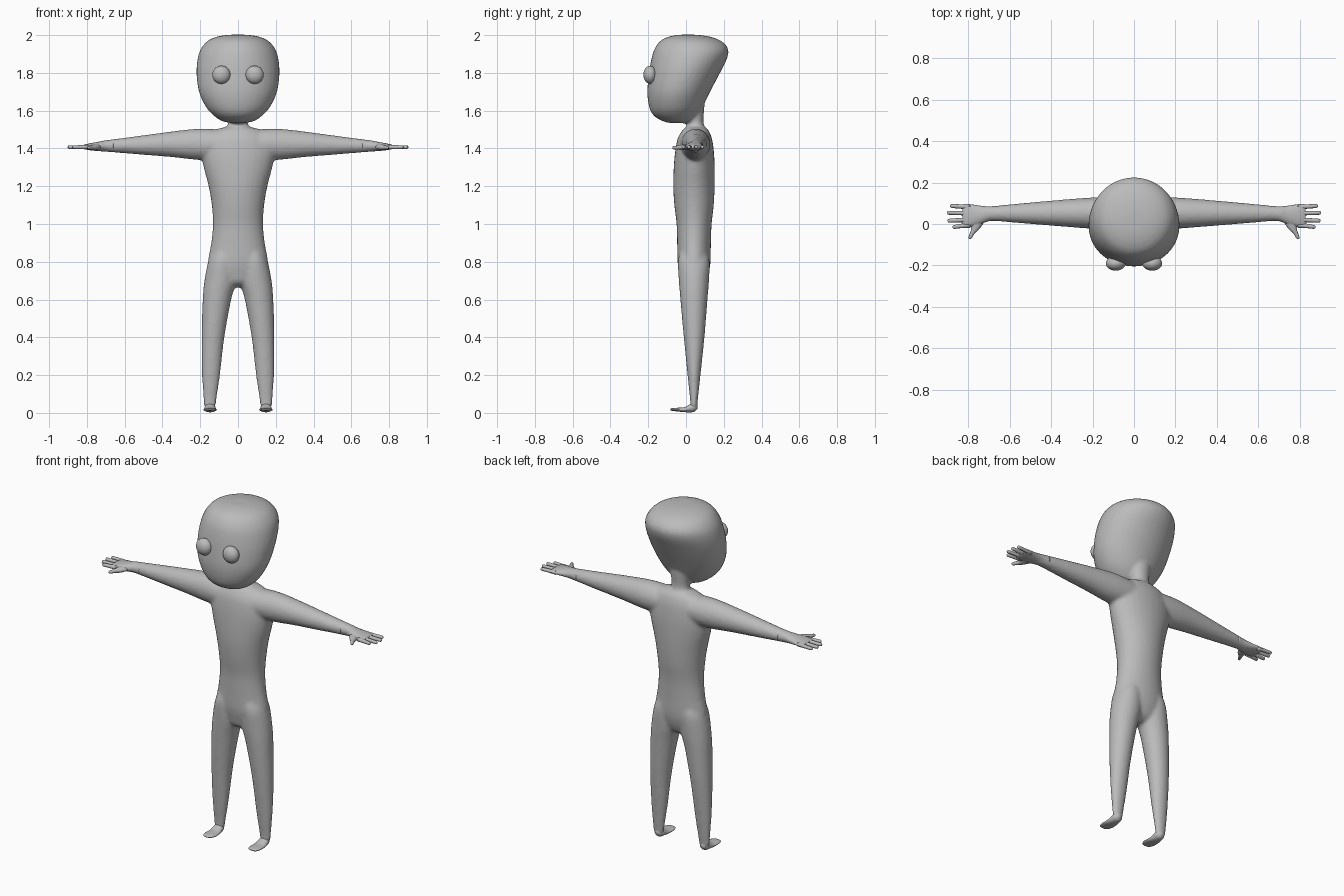
import bpy, bmesh, math
from mathutils import Vector

skin = bpy.data.materials.new("grey skin")
skin.diffuse_color = (0.5, 0.5, 0.5, 1)


def spline(p0, p1, p2, p3, t):
    return [0.5 * (2 * b + (c - a) * t + (2 * a - 5 * b + 4 * c - d) * t * t
                   + (3 * b - a - 3 * c + d) * t ** 3) for a, b, c, d in zip(p0, p1, p2, p3)]


def loft(bm, axis, rows, side=1, seg=28, steps=4):
    """Rows: position on axis, low/high on first and second cross axis."""
    path = []
    for i in range(len(rows) - 1):
        quad = [rows[max(0, min(len(rows) - 1, i + k))] for k in (-1, 0, 1, 2)]
        path += [spline(*quad, s / steps) for s in range(steps)]
    path.append(rows[-1])
    rings = []
    for t, a0, a1, b0, b1 in path:
        ring = []
        for k in range(seg):
            ang = 2 * math.pi * k / seg
            u = (a0 + a1) / 2 + (a1 - a0) / 2 * math.cos(ang)
            v = (b0 + b1) / 2 + (b1 - b0) / 2 * math.sin(ang)
            p = {'x': (t, u, v), 'y': (u, t, v), 'z': (u, v, t)}[axis]
            ring.append(bm.verts.new((p[0] * side, p[1], p[2])))
        rings.append(ring)
    for r, s in zip(rings, rings[1:]):
        for k in range(seg):
            bm.faces.new((r[k], r[(k + 1) % seg], s[(k + 1) % seg], s[k]))
    bm.faces.new(rings[0])
    bm.faces.new(rings[-1])


def finish(bm, name, voxel=0, smooth=0):
    bmesh.ops.recalc_face_normals(bm, faces=bm.faces)
    mesh = bpy.data.meshes.new(name)
    bm.to_mesh(mesh)
    bm.free()
    ob = bpy.data.objects.new(name, mesh)
    bpy.context.collection.objects.link(ob)
    mesh.materials.append(skin)
    if voxel:
        m = ob.modifiers.new("blend", 'REMESH')
        m.mode, m.voxel_size, m.use_smooth_shade = 'VOXEL', voxel, True
        s = ob.modifiers.new("soften", 'SMOOTH')
        s.factor, s.iterations = 0.5, smooth
    mesh.polygons.foreach_set("use_smooth", [True] * len(mesh.polygons))
    return ob


def sym(z, hw, y0, y1):
    return (z, -hw, hw, y0, y1)


# Body: torso, neck, head, arms and legs blended into one skin
bm = bmesh.new()
loft(bm, 'z', [sym(0.665, 0.03, 0.02, 0.07), sym(0.69, 0.10, -0.02, 0.10),
               sym(0.74, 0.155, -0.035, 0.12), sym(0.8, 0.16, -0.045, 0.13),
               sym(0.9, 0.142, -0.047, 0.132), sym(1.0, 0.133, -0.05, 0.136),
               sym(1.1, 0.139, -0.062, 0.147), sym(1.2, 0.156, -0.068, 0.152),
               sym(1.3, 0.182, -0.065, 0.152), sym(1.38, 0.195, -0.058, 0.148),
               sym(1.45, 0.18, -0.045, 0.138), sym(1.495, 0.13, -0.02, 0.12),
               sym(1.515, 0.06, 0.0, 0.10)])
loft(bm, 'z', [sym(1.44, 0.09, -0.01, 0.11), sym(1.51, 0.06, 0.005, 0.098),
               sym(1.55, 0.052, 0.008, 0.092), sym(1.62, 0.06, 0.0, 0.098),
               sym(1.68, 0.06, -0.02, 0.10)])
loft(bm, 'z', [sym(1.534, 0.03, -0.08, -0.01), sym(1.545, 0.085, -0.125, 0.03),
               sym(1.575, 0.13, -0.172, 0.06), sym(1.62, 0.17, -0.195, 0.088),
               sym(1.7, 0.207, -0.205, 0.128), sym(1.8, 0.22, -0.196, 0.18),
               sym(1.88, 0.213, -0.182, 0.219), sym(1.93, 0.195, -0.165, 0.222),
               sym(1.97, 0.16, -0.135, 0.185), sym(1.992, 0.11, -0.09, 0.125),
               sym(2.002, 0.05, -0.04, 0.06)], seg=36)
for s in (-1, 1):
    loft(bm, 'x', [(0.0, -0.03, 0.13, 1.36, 1.49), (0.12, -0.03, 0.13, 1.34, 1.502),
                   (0.22, -0.022, 0.127, 1.34, 1.504), (0.35, -0.012, 0.117, 1.354, 1.49),
                   (0.5, 0.0, 0.104, 1.366, 1.47), (0.62, 0.01, 0.093, 1.376, 1.454),
                   (0.70, 0.016, 0.085, 1.382, 1.444), (0.74, 0.016, 0.085, 1.386, 1.436)], s)
    loft(bm, 'z', [(0.02, 0.119, 0.178, 0.02, 0.06), (0.06, 0.115, 0.182, 0.022, 0.062),
                   (0.2, 0.095, 0.191, 0.008, 0.077), (0.4, 0.072, 0.193, -0.012, 0.098),
                   (0.6, 0.036, 0.187, -0.03, 0.114), (0.7, 0.008, 0.178, -0.038, 0.122),
                   (0.8, 0.01, 0.158, -0.043, 0.125), (0.86, 0.02, 0.13, -0.03, 0.11)], s)
finish(bm, "body", 0.009, 8)

for s, label in ((-1, "left"), (1, "right")):
    # Hand: flattened palm, four fingers and a thumb
    bm = bmesh.new()
    loft(bm, 'x', [(0.66, 0.014, 0.088, 1.381, 1.447), (0.70, 0.014, 0.085, 1.384, 1.443),
                   (0.74, -0.001, 0.088, 1.386, 1.435), (0.78, -0.013, 0.094, 1.39, 1.428),
                   (0.815, -0.016, 0.097, 1.396, 1.42), (0.828, -0.012, 0.092, 1.402, 1.414)], s, 20, 3)
    for y0, y1, tip in ((0.082, 0.087, 0.888), (0.052, 0.054, 0.902),
                        (0.021, 0.016, 0.9), (-0.006, -0.014, 0.876)):
        loft(bm, 'x', [(x, y - r, y + r, 1.407 - r, 1.407 + r) for x, y, r in
                       ((0.79, y0, 0.012), (0.84, (y0 + y1) / 2, 0.0105),
                        (tip - 0.01, y1, 0.0095), (tip - 0.002, y1, 0.006),
                        (tip, y1, 0.002))], s, 10, 2)
    loft(bm, 'y', [(-0.072, 0.789, 0.795, 1.401, 1.407), (-0.067, 0.782, 0.799, 1.396, 1.412),
                   (-0.045, 0.768, 0.792, 1.394, 1.415), (-0.02, 0.742, 0.785, 1.392, 1.42),
                   (0.015, 0.72, 0.79, 1.392, 1.424)], s, 12, 3)
    finish(bm, label + "_hand")

    # Foot: thin flat sole rising into the heel
    bm = bmesh.new()
    loft(bm, 'y', [(-0.083, 0.135, 0.162, 0.015, 0.021), (-0.075, 0.121, 0.175, 0.011, 0.025),
                   (-0.05, 0.112, 0.183, 0.008, 0.027), (-0.01, 0.114, 0.181, 0.004, 0.03),
                   (0.02, 0.118, 0.178, 0.003, 0.045), (0.045, 0.122, 0.174, 0.006, 0.055),
                   (0.06, 0.137, 0.16, 0.022, 0.045)], s, 20, 3)
    finish(bm, label + "_foot")

    # Eye: slightly flattened ball
    bm = bmesh.new()
    bmesh.ops.create_uvsphere(bm, u_segments=24, v_segments=16, radius=0.048)
    for v in bm.verts:
        v.co = Vector((v.co.x + s * 0.088, v.co.y * 0.74 - 0.19, v.co.z + 1.79))
    finish(bm, label + "_eye")
